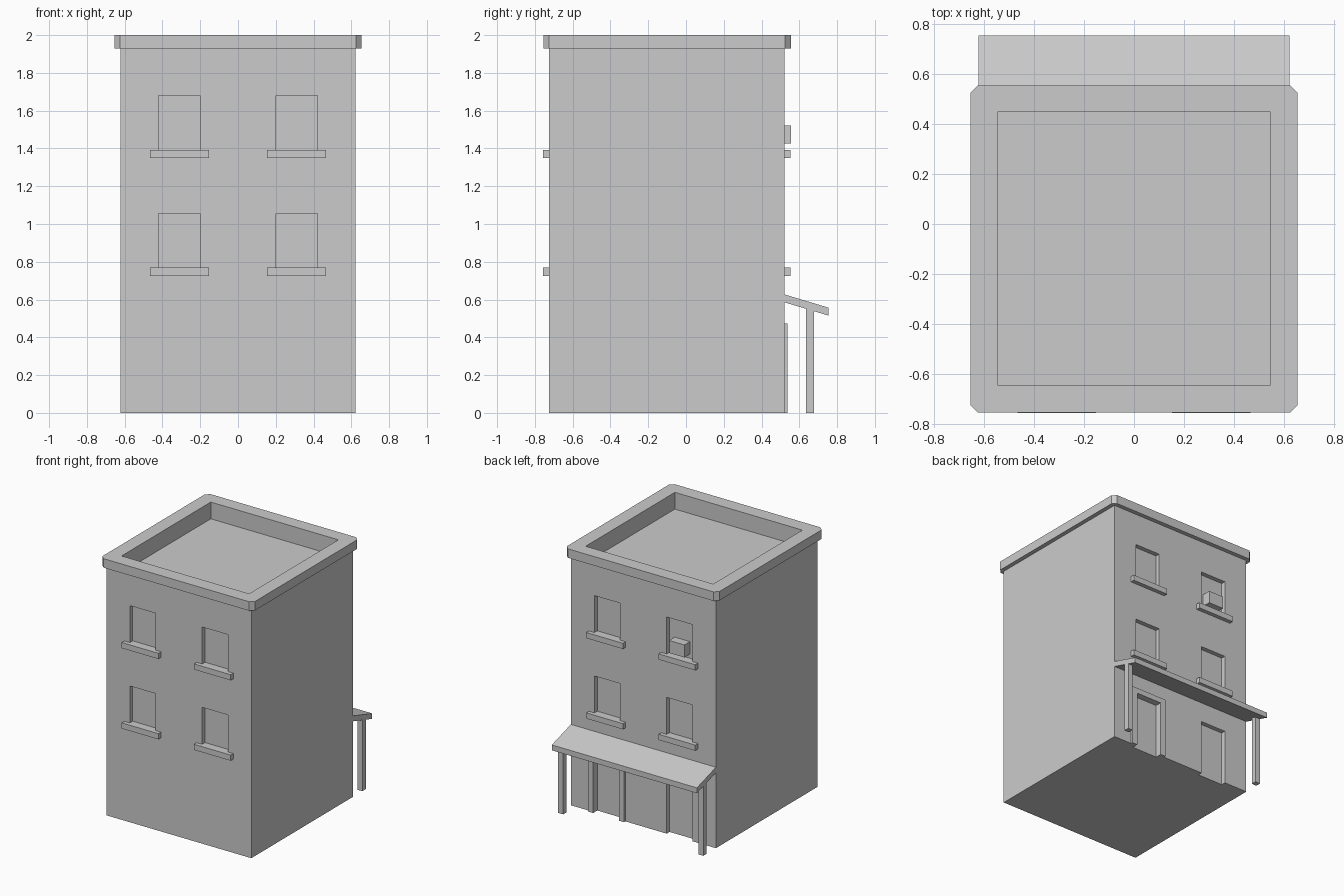
import bpy, bmesh

if "Cube" in bpy.data.objects:
    bpy.data.objects.remove(bpy.data.objects["Cube"])

FRONT, BACK, HALF = -0.725, 0.522, 0.622   # wall planes
DEPTH = 0.035                              # window / door recess


def prism(name, pts, vec):
    """Extrude a closed outline of 3D points along vec."""
    bm = bmesh.new()
    face = bm.faces.new([bm.verts.new(p) for p in pts])
    ext = bmesh.ops.extrude_face_region(bm, geom=[face])
    verts = [g for g in ext["geom"] if isinstance(g, bmesh.types.BMVert)]
    bmesh.ops.translate(bm, verts=verts, vec=vec)
    bmesh.ops.recalc_face_normals(bm, faces=bm.faces)
    me = bpy.data.meshes.new(name)
    bm.to_mesh(me)
    bm.free()
    ob = bpy.data.objects.new(name, me)
    bpy.context.collection.objects.link(ob)
    return ob


def box(name, x0, x1, y0, y1, z0, z1):
    pts = [(x0, y0, z0), (x1, y0, z0), (x1, y1, z0), (x0, y1, z0)]
    return prism(name, pts, (0, 0, z1 - z0))


def cut(ob, cutters):
    """Subtract the cutters and bake the result."""
    for c in cutters:
        m = ob.modifiers.new("cut", 'BOOLEAN')
        m.operation, m.solver, m.object = 'DIFFERENCE', 'EXACT', c
        c.hide_render = True
    bpy.context.view_layer.update()
    dg = bpy.context.evaluated_depsgraph_get()
    me = bpy.data.meshes.new_from_object(ob.evaluated_get(dg))
    ob.modifiers.clear()
    ob.data = me


# Main block and chamfered roof cornice
body = box("walls", -HALF, HALF, FRONT, BACK, 0, 1.93)
X, Y0, Y1, C = 0.655, -0.755, 0.555, 0.03
outline = [(-X + C, Y0), (X - C, Y0), (X, Y0 + C), (X, Y1 - C),
           (X - C, Y1), (-X + C, Y1), (-X, Y1 - C), (-X, Y0 + C)]
cornice = prism("roof_cornice", [(x, y, 1.93) for x, y in outline], (0, 0, 0.07))

# Sunken roof
roof_cut = box("roof_cutter", -0.547, 0.547, -0.645, 0.448, 1.87, 2.2)
cutters = [roof_cut]

# Windows with sills on front and back
for wall, out in ((FRONT, -1), (BACK, 1)):
    inner, outer = wall - out * DEPTH, wall + out * 0.1
    for cx in (-0.31, 0.31):
        for z in (0.77, 1.393):
            cutters.append(box("window_cutter", cx - 0.11, cx + 0.11,
                               min(inner, outer), max(inner, outer), z, z + 0.286))
            edge = wall + out * 0.032
            box("window_sill", cx - 0.157, cx + 0.157,
                min(wall, edge), max(wall, edge), z - 0.044, z)

# Rear doorways
for cx in (-0.31, 0.31):
    cutters.append(box("door_cutter", cx - 0.11, cx + 0.11,
                       BACK - DEPTH, BACK + 0.1, -0.1, 0.43))

cut(body, cutters)
cut(cornice, [roof_cut])
for c in cutters:
    bpy.data.objects.remove(c)

# Door frame around one rear door
frame = [(0.155, 0), (0.20, 0), (0.20, 0.43), (0.42, 0.43),
         (0.42, 0), (0.465, 0), (0.465, 0.472), (0.155, 0.472)]
prism("door_frame", [(x, BACK, z) for x, z in frame], (0, 0.016, 0))

# Air conditioner in an upper rear window
box("air_conditioner", -0.375, -0.245, BACK - DEPTH, 0.555, 1.425, 1.522)

# Sloping rear canopy and its posts
slope = [(BACK, 0.585), (0.755, 0.515), (0.755, 0.557), (BACK, 0.627)]
prism("canopy", [(-HALF, y, z) for y, z in slope], (2 * HALF, 0, 0))
for cx in (-0.601, 0.601):
    box("canopy_post", cx - 0.021, cx + 0.021, 0.635, 0.677, 0, 0.555)
